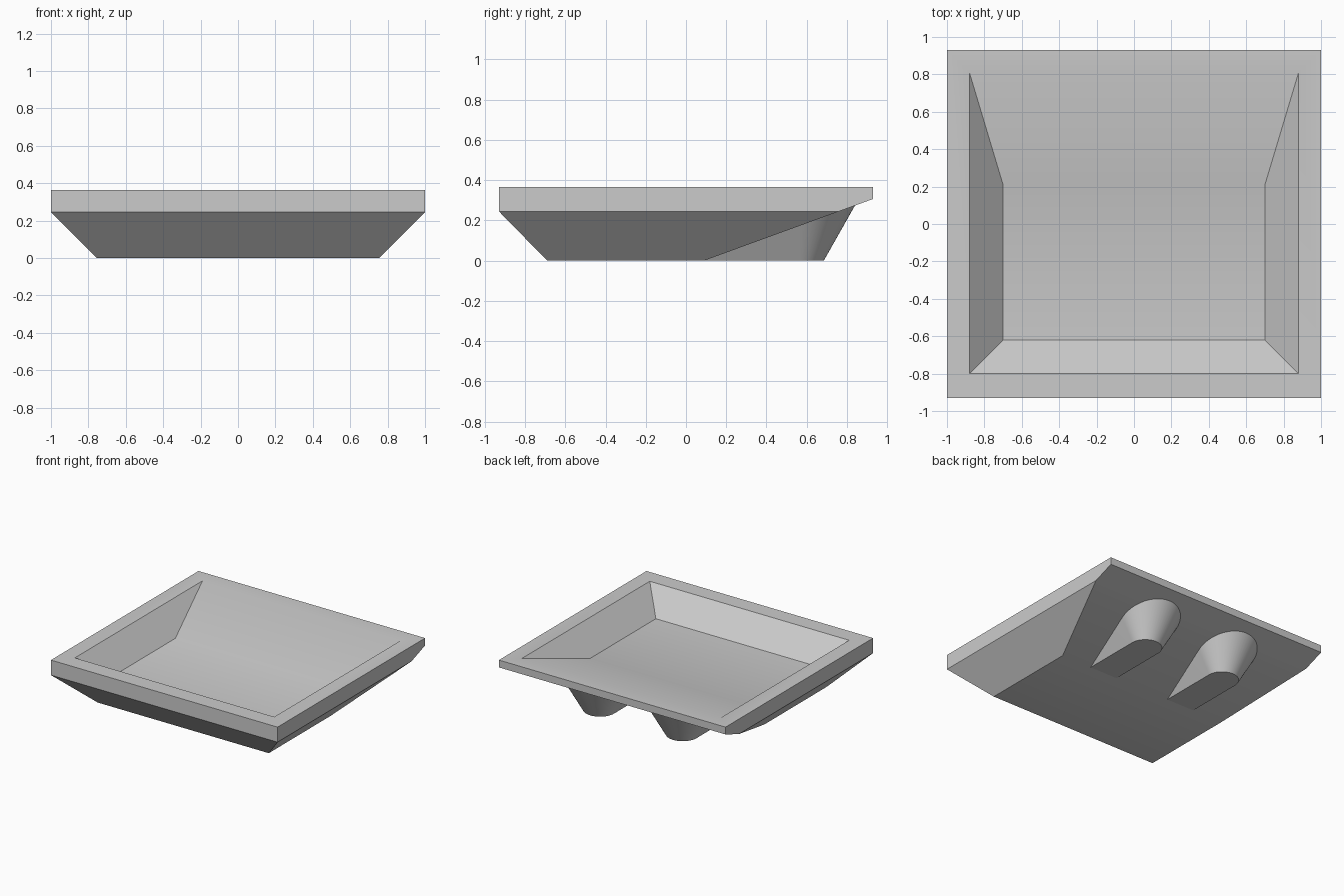
import bpy, bmesh, math

cube = bpy.data.objects.get("Cube")
if cube:
    bpy.data.objects.remove(cube, do_unlink=True)

# Single plain grey material
grey = bpy.data.materials.new("light_grey")
grey.use_nodes = True
grey.diffuse_color = (0.6, 0.6, 0.6, 1)
grey.node_tree.nodes["Principled BSDF"].inputs["Base Color"].default_value = (0.6, 0.6, 0.6, 1)


def loft(name, rings):
    """Bridge equal-length rings of points in order and cap both ends."""
    bm = bmesh.new()
    loops = [[bm.verts.new(p) for p in ring] for ring in rings]
    for a, b in zip(loops, loops[1:]):
        for i in range(len(a)):
            j = (i + 1) % len(a)
            bm.faces.new((a[i], a[j], b[j], b[i]))
    bm.faces.new(loops[0][::-1])
    bm.faces.new(loops[-1])
    bmesh.ops.remove_doubles(bm, verts=bm.verts, dist=0.0005)
    bmesh.ops.recalc_face_normals(bm, faces=bm.faces)
    mesh = bpy.data.meshes.new(name)
    bm.to_mesh(mesh)
    bm.free()
    mesh.materials.append(grey)
    obj = bpy.data.objects.new(name, mesh)
    bpy.context.collection.objects.link(obj)
    bpy.ops.object.select_all(action="DESELECT")
    obj.select_set(True)
    bpy.context.view_layer.objects.active = obj
    bpy.ops.object.shade_smooth_by_angle(angle=math.radians(30))
    return obj


def rect(half_width, front, back, z_front, z_back):
    return [(-half_width, front, z_front), (half_width, front, z_front),
            (half_width, back, z_back), (-half_width, back, z_back)]


HEIGHT = 0.365
FLARE = 0.245          # height where the sloped walls meet the rim
HINGE = 0.09           # where the underside starts to rise
SLOPE = 0.365          # rise of the underside toward the back

# Tray: outside from the base up to the rim, then down into the basin
loft("tray", [
    rect(0.755, -0.69, HINGE, 0, 0),
    rect(1.0, -0.93, HINGE + FLARE / SLOPE, FLARE, FLARE),
    rect(1.0, -0.93, 0.93, FLARE, SLOPE * (0.93 - HINGE)),
    rect(1.0, -0.93, 0.93, HEIGHT, HEIGHT),
    rect(0.88, -0.80, 0.81, HEIGHT, HEIGHT),
    rect(0.70, -0.62, 0.21, 0.183, 0.183),
])


# Feet: round-backed, drafted blocks that run into the sloping underside
def foot(name, centre_x, radius=0.123, arc_y=0.562, draft=0.565, embed=0.012, steps=32):
    outline = [(radius, HINGE, 1, 0)]
    for i in range(steps + 1):
        a = math.pi * i / steps
        nx, ny = math.cos(a), math.sin(a)
        outline.append((radius * nx, arc_y + radius * ny, nx, ny))
    outline.append((-radius, HINGE, -1, 0))
    bottom, top = [], []
    for x, y, nx, ny in outline:
        h = (SLOPE * (y - HINGE) + embed) / (1 - SLOPE * draft * ny)
        bottom.append((centre_x + x, y, 0))
        top.append((centre_x + x + draft * h * nx, y + draft * h * ny, h))
    return loft(name, [bottom, top])


for side, sign in (("left", 1), ("right", -1)):
    foot(side + "_foot", sign * 0.365)
